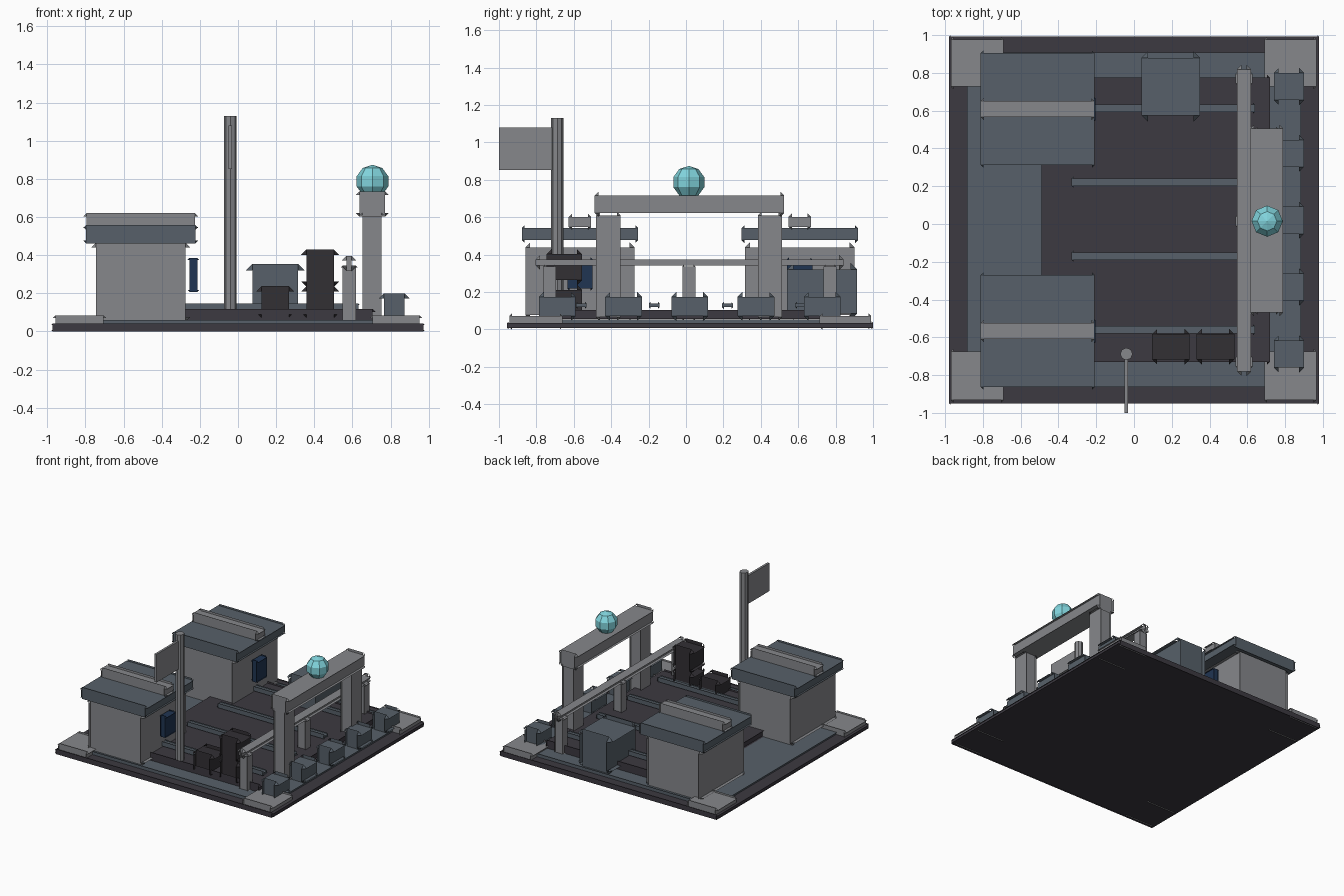
import bpy, bmesh, math
from itertools import product
from mathutils import Vector

cube = bpy.data.objects.get("Cube")
if cube:
    bpy.data.objects.remove(cube, do_unlink=True)


def material(name, r, g, b):
    m = bpy.data.materials.new(name)
    m.use_nodes = True
    m.diffuse_color = (r, g, b, 1)
    m.node_tree.nodes["Principled BSDF"].inputs["Base Color"].default_value = (r, g, b, 1)
    return m


DARK = material("dark ground", 0.045, 0.041, 0.052)
SOOT = material("soot black", 0.032, 0.029, 0.034)
SLATE = material("slate blue grey", 0.095, 0.118, 0.142)
GREY = material("stone grey", 0.24, 0.245, 0.26)
NAVY = material("navy", 0.014, 0.035, 0.085)
CYAN = material("pale cyan", 0.22, 0.66, 0.72)


def finish(name, bm, mat):
    mesh = bpy.data.meshes.new(name)
    bm.to_mesh(mesh)
    bm.free()
    mesh.materials.append(mat)
    obj = bpy.data.objects.new(name, mesh)
    bpy.context.scene.collection.objects.link(obj)
    return obj


def finned_box(name, xs, ys, zs, b, mat):
    """Box of overlapping panels with fins of width b and clipped corners."""
    spans = (xs, ys, zs)
    centre = Vector([(s[0] + s[1]) / 2 for s in spans])
    half = Vector([(s[1] - s[0]) / 2 for s in spans])
    bm = bmesh.new()
    corner = {}
    for signs in product((-1, 1), repeat=3):
        for axis in range(3):
            p = [signs[i] * (half[i] - (0 if i == axis else b)) for i in range(3)]
            corner[signs, axis] = bm.verts.new(centre + Vector(p))

    def face(verts, outward):
        f = bm.faces.new(verts)
        f.normal_update()
        if f.normal.dot(outward) < 0:
            f.normal_flip()

    # Clipped corners
    for signs in product((-1, 1), repeat=3):
        face([corner[signs, a] for a in range(3)], Vector(signs))
    # Panels, each reaching past its neighbour along one direction
    for axis in range(3):
        u, v = (axis + 1) % 3, (axis + 2) % 3
        for side in (-1, 1):
            ring = []
            for su, sv in ((-1, -1), (1, -1), (1, 1), (-1, 1)):
                s = [0, 0, 0]
                s[axis], s[u], s[v] = side, su, sv
                ring.append(corner[tuple(s), u])
            n = Vector()
            n[axis] = side
            face(ring, n)
    return finish(name, bm, mat)


def around(c, h):
    return (c - h, c + h)


# Ground layers
finned_box("base", (-0.98, 0.98), (-0.957, 1.0), (0, 0.042), 0.008, DARK)
finned_box("pavement", (-0.885, 0.885), (-0.87, 0.915), (0.02, 0.06), 0.008, SLATE)
finned_box("yard", (-0.49, 0.72), (-0.745, 0.79), (0.04, 0.118), 0.015, DARK)
for y in (-0.56, -0.17, 0.222, 0.613):
    finned_box("yard_strip", (-0.33, 0.64), around(y, 0.029), (0.11, 0.147), 0.009, SLATE)

# Corner pads
for x in ((-0.97, -0.69), (0.69, 0.965)):
    for y in ((-0.945, -0.66), (0.715, 0.99)):
        finned_box("corner_pad", x, y, (0, 0.085), 0.014, GREY)

# Two houses
for y in (-0.567, 0.608):
    finned_box("house_walls", (-0.77, -0.25), around(y, 0.292), (0.05, 0.465), 0.026, GREY)
    finned_box("house_roof", (-0.812, -0.208), around(y, 0.311), (0.462, 0.557), 0.015, SLATE)
    finned_box("roof_ridge", (-0.812, -0.208), around(y, 0.06), (0.53, 0.62), 0.018, GREY)
    finned_box("house_door", (-0.265, -0.203), around(y, 0.067), (0.208, 0.385), 0.01, NAVY)

# Crates
finned_box("large_crate", (0.04, 0.35), (0.54, 0.915), (0.05, 0.355), 0.035, SLATE)
for x, z in ((0.195, (0.06, 0.238)), (0.431, (0.06, 0.238)), (0.431, (0.235, 0.43))):
    finned_box("dark_crate", around(x, 0.1), (-0.745, -0.555), z, 0.028, SOOT)

# Railing
finned_box("rail_beam", around(0.583, 0.037), (-0.805, 0.843), (0.318, 0.397), 0.024, GREY)
for y in (-0.73, 0.015, 0.77):
    finned_box("rail_post", around(0.583, 0.045), around(y, 0.035), (0.045, 0.345), 0.01, GREY)

# Gate with orb
for y in (-0.415, 0.449):
    finned_box("gate_pillar", around(0.703, 0.07), around(y, 0.065), (0.045, 0.63), 0.02, GREY)
finned_box("gate_beam", around(0.703, 0.087), (-0.488, 0.525), (0.602, 0.735), 0.02, GREY)
orb = bmesh.new()
bmesh.ops.create_uvsphere(orb, u_segments=8, v_segments=5, radius=0.087)
finish("orb", orb, CYAN).location = (0.705, 0.015, 0.787)

# Row of bollards along the gate side
for i in range(5):
    finned_box("bollard", (0.74, 0.9), around(0.02 + 0.354 * (i - 2), 0.098), (0.045, 0.2), 0.026, SLATE)

# Flag and pole
pole = bmesh.new()
bmesh.ops.create_cone(pole, cap_ends=True, segments=8, radius1=0.033, radius2=0.033, depth=1.06)
finish("flag_pole", pole, GREY).location = (-0.04, -0.688, 0.6)
flag = bmesh.new()
bmesh.ops.create_cube(flag, size=1)
bmesh.ops.scale(flag, vec=(0.018, 0.3, 0.228), verts=flag.verts)
finish("flag", flag, GREY).location = (-0.04, -0.85, 0.966)
